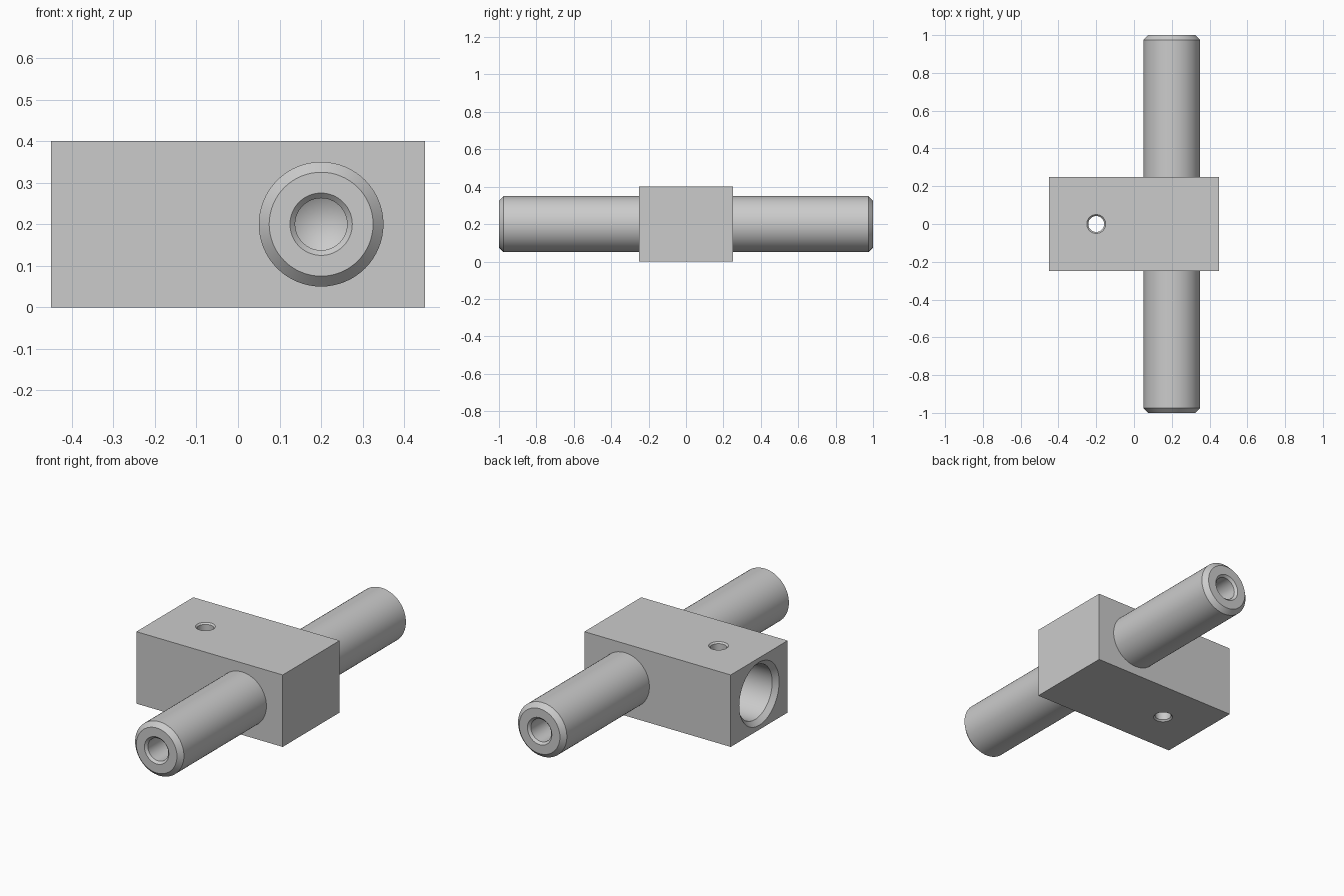
import bpy
import bmesh
import math
from mathutils import Matrix, Vector

default = bpy.data.objects.get("Cube")
if default:
    bpy.data.objects.remove(default, do_unlink=True)

HALF_X, HALF_Y, HEIGHT = 0.45, 0.25, 0.4
MID_Z = HEIGHT / 2
ROD_X, ROD_R, CHAMFER = 0.2, 0.15, 0.025
SMOOTH = math.radians(30)

grey = bpy.data.materials.new("machined grey")
grey.use_nodes = True
colour = (0.6, 0.6, 0.6, 1)
grey.diffuse_color = colour
grey.node_tree.nodes["Principled BSDF"].inputs["Base Color"].default_value = colour


def make_object(name, bm):
    bmesh.ops.recalc_face_normals(bm, faces=bm.faces)
    mesh = bpy.data.meshes.new(name)
    bm.to_mesh(mesh)
    bm.free()
    obj = bpy.data.objects.new(name, mesh)
    bpy.context.collection.objects.link(obj)
    mesh.materials.append(grey)
    return obj


def lathe(name, profile, matrix):
    """Revolve (radius, height) points around z, then place the result."""
    bm = bmesh.new()
    verts = [bm.verts.new((r, 0, h)) for r, h in profile]
    edges = [bm.edges.new(pair) for pair in zip(verts, verts[1:])]
    bmesh.ops.spin(bm, geom=verts + edges, cent=(0, 0, 0), axis=(0, 0, 1),
                   angle=math.tau, steps=64, use_duplicate=False)
    bmesh.ops.remove_doubles(bm, verts=bm.verts, dist=1e-5)
    bm.transform(matrix)
    return make_object(name, bm)


def smooth(obj):
    bpy.ops.object.select_all(action="DESELECT")
    obj.select_set(True)
    bpy.context.view_layer.objects.active = obj
    bpy.ops.object.shade_smooth_by_angle(angle=SMOOTH)


def cut(target, cutter):
    bpy.context.view_layer.objects.active = target
    mod = target.modifiers.new("cut", "BOOLEAN")
    mod.operation = "DIFFERENCE"
    mod.solver = "EXACT"
    mod.object = cutter
    bpy.ops.object.modifier_apply(modifier=mod.name)
    bpy.data.objects.remove(cutter, do_unlink=True)


# Clamp block
bm = bmesh.new()
bmesh.ops.create_cube(bm, size=1)
bm.transform(Matrix.Translation((0, 0, MID_Z))
             @ Matrix.Diagonal((HALF_X * 2, HALF_Y * 2, HEIGHT, 1)))
block = make_object("clamp_block", bm)

# Blind chamfered bore in the -x end; the cutter overshoots the face
over = 0.02
bore = lathe("bore_cutter",
             [(0, -over), (ROD_R + CHAMFER + over, -over),
              (ROD_R, CHAMFER), (ROD_R, HALF_X), (0, HALF_X)],
             Matrix.Translation((-HALF_X, 0, MID_Z))
             @ Matrix.Rotation(math.pi / 2, 4, "Y"))
cut(block, bore)

# Set screw hole through top and bottom, chamfered at both mouths
screw_r, lip = 0.042, 0.008
half_hole = [(0, MID_Z + over), (screw_r + lip + over, MID_Z + over),
             (screw_r, MID_Z - lip)]
screw = lathe("screw_cutter",
              half_hole + [(r, -h) for r, h in reversed(half_hole)],
              Matrix.Translation((-0.2, 0, MID_Z)))
cut(block, screw)
smooth(block)

# Cross rod with chamfered ends and drilled, cone-bottomed holes
hole_r, hole_lip, depth = 0.0625, 0.0125, 0.3
half_rod = [(0, 1 - depth - hole_r * 0.6), (hole_r, 1 - depth),
            (hole_r, 1 - hole_lip), (hole_r + hole_lip, 1),
            (ROD_R - CHAMFER, 1), (ROD_R, 1 - CHAMFER)]
rod = lathe("cross_rod",
            half_rod + [(r, -h) for r, h in reversed(half_rod)],
            Matrix.Translation((ROD_X, 0, MID_Z))
            @ Matrix.Rotation(math.pi / 2, 4, "X"))
smooth(rod)
